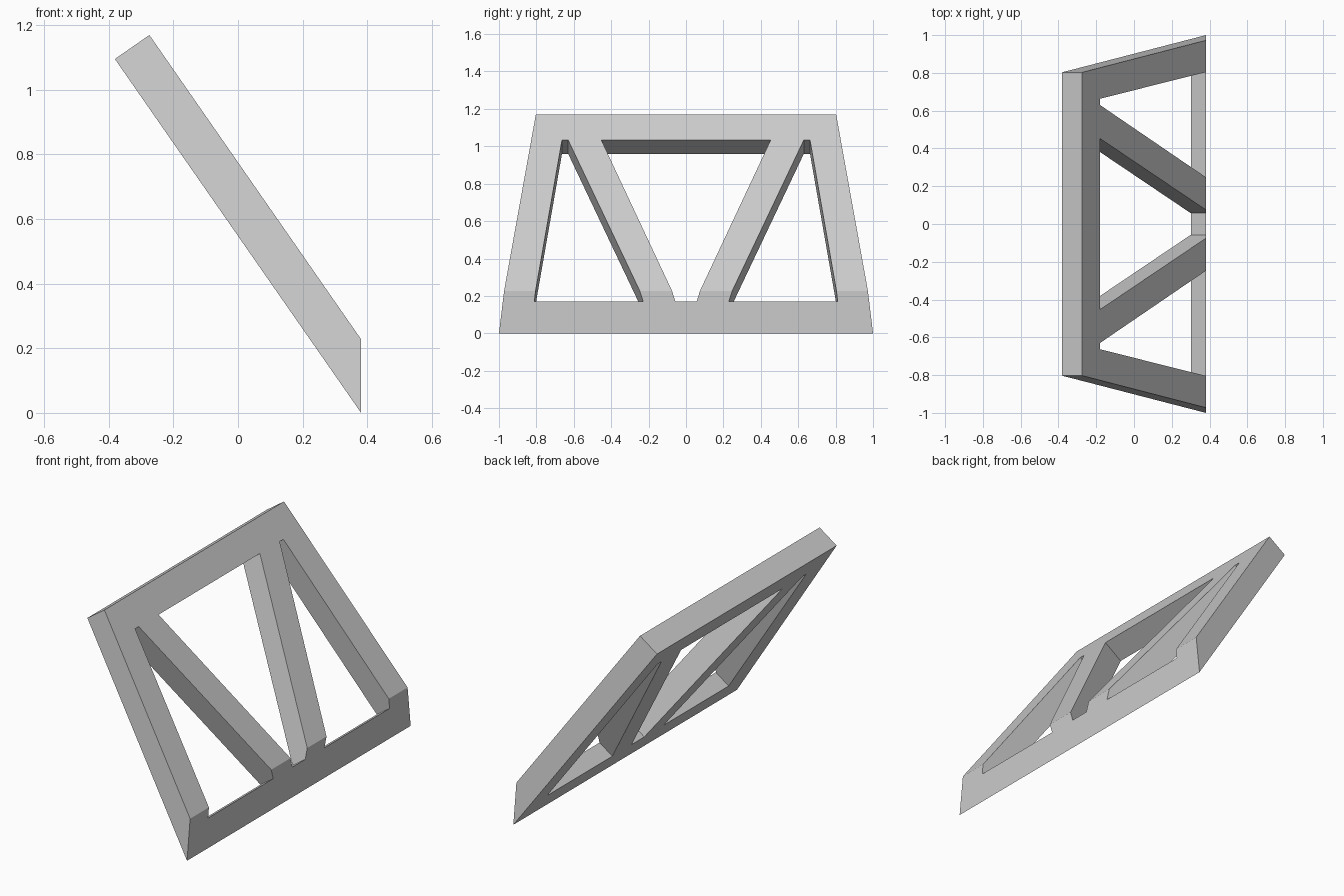
import bpy
import bmesh
from mathutils import Vector

cube = bpy.data.objects.get("Cube")
if cube:
    bpy.data.objects.remove(cube, do_unlink=True)

# Slanted panel frame: s runs down the slope, y across, n out of the panel
top_edge = Vector((-0.381, 0, 1.095))
foot_edge = Vector((0.381, 0, 0))
slope = (foot_edge - top_edge).normalized()
normal = Vector((-slope.z, 0, slope.x))
length = (foot_edge - top_edge).length
thickness = 0.13

grey = bpy.data.materials.new("plain grey")
grey.use_nodes = True
colour = (0.6, 0.6, 0.6, 1)
grey.diffuse_color = colour
grey.node_tree.nodes["Principled BSDF"].inputs["Base Color"].default_value = colour


def panel_prism(name, outline, n0, n1, trim=False):
    """Extrude a (y, s) outline across the panel, optionally cut upright at the foot."""
    bm = bmesh.new()
    verts = [bm.verts.new(top_edge + slope * s + normal * n0 + Vector((0, y, 0)))
             for y, s in outline]
    face = bm.faces.new(verts)
    new = bmesh.ops.extrude_face_region(bm, geom=[face])["geom"]
    bmesh.ops.translate(bm, vec=normal * (n1 - n0),
                        verts=[g for g in new if isinstance(g, bmesh.types.BMVert)])
    if trim:
        cut = bmesh.ops.bisect_plane(bm, geom=bm.verts[:] + bm.edges[:] + bm.faces[:],
                                     dist=1e-5, plane_co=foot_edge, plane_no=(1, 0, 0),
                                     clear_outer=True)
        bmesh.ops.holes_fill(bm, edges=[e for e in bm.edges if e.is_boundary])
        bmesh.ops.remove_doubles(bm, verts=bm.verts[:], dist=1e-4)
    bmesh.ops.recalc_face_normals(bm, faces=bm.faces[:])
    mesh = bpy.data.meshes.new(name)
    bm.to_mesh(mesh)
    bm.free()
    mesh.materials.append(grey)
    obj = bpy.data.objects.new(name, mesh)
    bpy.context.collection.objects.link(obj)
    return obj


# Tapered body with a vertical face at the foot
frame = panel_prism("truss_frame",
                    [(-0.803, 0), (0.803, 0), (1, length), (-1, length)],
                    0, thickness, trim=True)

# Openings: one middle trapezoid and a mirrored pair at the sides
head, sill = 0.165, 1.194
middle = [(-0.453, head), (0.453, head), (0.057, sill), (-0.057, sill)]
side = [(0.63, head), (0.663, head), (0.811, sill), (0.229, sill)]
openings = {
    "middle_opening": middle,
    "left_opening": side,
    "right_opening": [(-y, s) for y, s in side],
}

bpy.context.view_layer.objects.active = frame
for name, outline in openings.items():
    cutter = panel_prism(name, outline, -0.1, thickness + 0.1)
    cutter.hide_render = True
    mod = frame.modifiers.new(name, 'BOOLEAN')
    mod.operation = 'DIFFERENCE'
    mod.solver = 'EXACT'
    mod.object = cutter
    bpy.ops.object.modifier_apply(modifier=mod.name)
    bpy.data.objects.remove(cutter, do_unlink=True)
